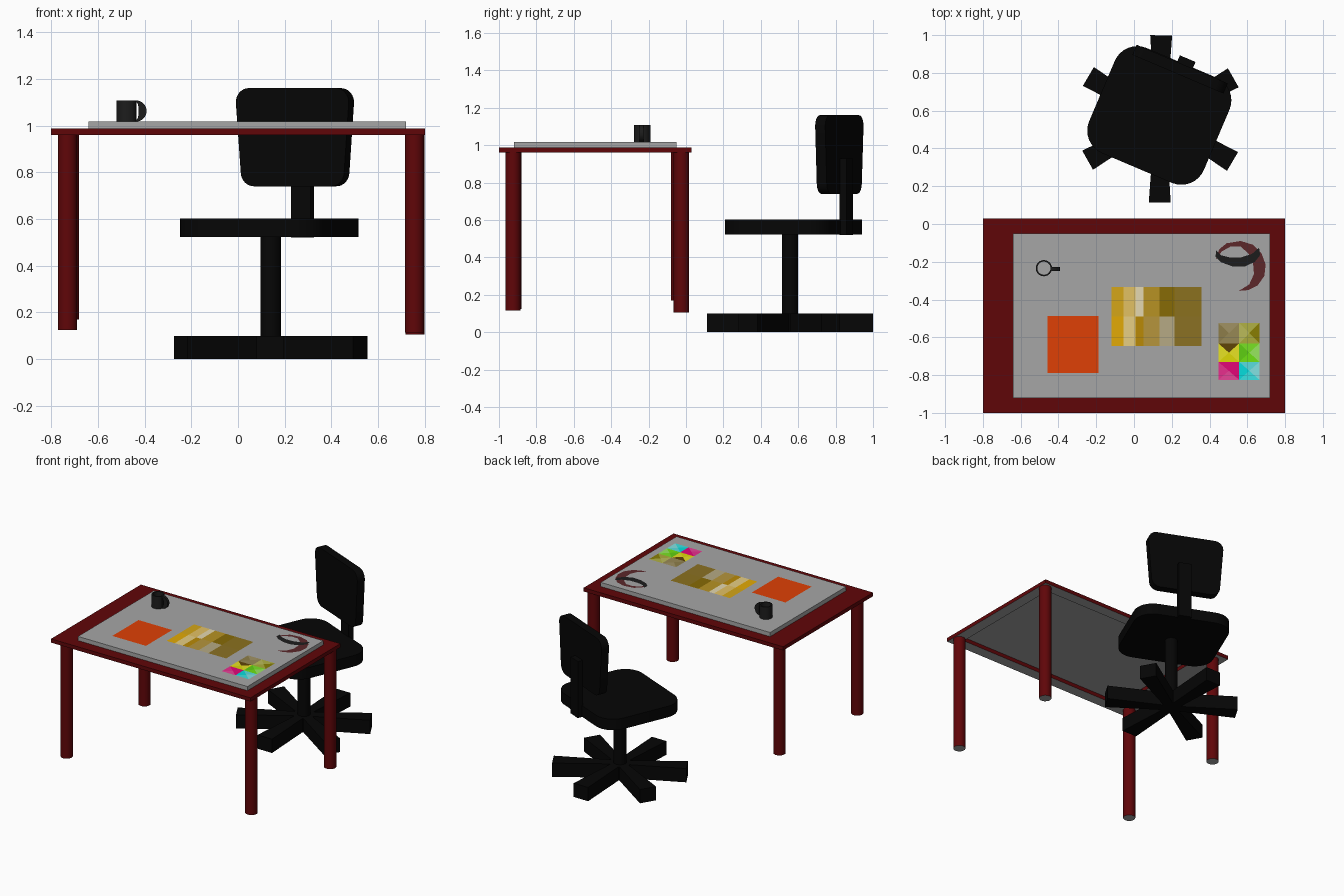
import bpy, bmesh, math
from mathutils import Matrix, Vector

if "Cube" in bpy.data.objects:
    bpy.data.objects.remove(bpy.data.objects["Cube"])


def material(name, r, g, b, a=1.0):
    m = bpy.data.materials.new(name)
    m.diffuse_color = [(c / 255) ** 2.2 for c in (r, g, b)] + [a]
    m.use_nodes = True
    m.node_tree.nodes["Principled BSDF"].inputs["Base Color"].default_value = m.diffuse_color
    return m


RED = material("dark_red", 96, 14, 17)
BLACK = material("black", 14, 14, 14)
CHARCOAL = material("charcoal", 34, 34, 34)
GREY = material("grey", 165, 165, 165)
PAD = material("clear_grey", 165, 165, 165, 0.85)


def finish(name, bm, mats, matrix=None, grey_bottom=False):
    bmesh.ops.recalc_face_normals(bm, faces=bm.faces)
    if grey_bottom:
        mats = mats + [GREY]
        for f in bm.faces:
            f.material_index = 1 if f.normal.z < -0.9 else 0
    me = bpy.data.meshes.new(name)
    bm.to_mesh(me)
    bm.free()
    for m in mats:
        me.materials.append(m)
    ob = bpy.data.objects.new(name, me)
    bpy.context.collection.objects.link(ob)
    if matrix is not None:
        ob.matrix_world = matrix
    bpy.ops.object.select_all(action='DESELECT')
    ob.select_set(True)
    bpy.context.view_layer.objects.active = ob
    bpy.ops.object.shade_smooth_by_angle(angle=math.radians(30))
    return ob


def prism(name, pts, z0, z1, mat, matrix=None, grey_bottom=False):
    bm = bmesh.new()
    f = bm.faces.new([bm.verts.new((x, y, z0)) for x, y in pts])
    ext = bmesh.ops.extrude_face_region(bm, geom=[f])["geom"]
    verts = [e for e in ext if isinstance(e, bmesh.types.BMVert)]
    bmesh.ops.translate(bm, verts=verts, vec=(0, 0, z1 - z0))
    return finish(name, bm, [mat], matrix, grey_bottom)


def frame(name, outer, inner, z0, z1, mat, matrix=None, grey_bottom=False):
    bm = bmesh.new()
    loops = [[bm.verts.new((x, y, z)) for x, y in pts]
             for pts, z in ((outer, z0), (outer, z1), (inner, z1), (inner, z0))]
    n = len(outer)
    for k in range(4):
        a, b = loops[k], loops[(k + 1) % 4]
        for i in range(n):
            j = (i + 1) % n
            bm.faces.new((a[i], a[j], b[j], b[i]))
    return finish(name, bm, [mat], matrix, grey_bottom)


def circle(cx, cy, r, n=24):
    return [(cx + r * math.cos(2 * math.pi * i / n),
             cy + r * math.sin(2 * math.pi * i / n)) for i in range(n)]


def rect(x0, x1, y0, y1):
    return [(x0, y0), (x1, y0), (x1, y1), (x0, y1)]


def rounded(corners, r, n=8):
    # arc at every corner of a counter-clockwise convex polygon
    out = []
    for i, c in enumerate(corners):
        c = Vector(c)
        a = (Vector(corners[i - 1]) - c).normalized()
        b = (Vector(corners[(i + 1) % len(corners)]) - c).normalized()
        half = a.angle(b) / 2
        mid = c + (a + b).normalized() * (r / math.sin(half))
        start = math.atan2(*reversed(c + a * (r / math.tan(half)) - mid))
        sweep = math.pi - 2 * half
        out += [(mid.x + r * math.cos(start + sweep * k / n),
                 mid.y + r * math.sin(start + sweep * k / n)) for k in range(n + 1)]
    return out


def patch(name, pts, mat, z=1.019):
    bm = bmesh.new()
    f = bm.faces.new([bm.verts.new((x, y, z)) for x, y in pts])
    f.normal_update()
    if f.normal.z < 0:
        f.normal_flip()
    me = bpy.data.meshes.new(name)
    bm.to_mesh(me)
    bm.free()
    me.materials.append(mat)
    bpy.context.collection.objects.link(bpy.data.objects.new(name, me))


# Table: open border, see-through desk pad, four uneven legs
frame("table_border", rect(-0.8, 0.8, -1.0, 0.03), rect(-0.64, 0.72, -0.92, -0.05),
      0.96, 0.987, RED, grey_bottom=True)
prism("desk_pad", rect(-0.64, 0.72, -0.92, -0.05), 0.987, 1.017, PAD)
for leg, x, y, z in (("front_left_leg", -0.73, -0.92, 0.125),
                     ("front_right_leg", 0.755, -0.925, 0.115),
                     ("back_left_leg", -0.722, -0.04, 0.17),
                     ("back_right_leg", 0.757, -0.025, 0.105)):
    prism(leg, circle(x, y, 0.041), z, 0.962, RED, grey_bottom=True)

# Mug with a D-shaped handle
frame("mug", circle(-0.477, -0.234, 0.043), circle(-0.477, -0.234, 0.035), 1.017, 1.107, CHARCOAL)
angles = [-math.pi / 2 + math.pi * i / 16 for i in range(17)]
frame("mug_handle", [(0.045 * math.cos(a), 0.045 * math.sin(a)) for a in angles],
      [(0.002 + 0.009 * math.cos(a), 0.036 * math.sin(a)) for a in angles], -0.01, 0.01, CHARCOAL,
      Matrix.Translation((-0.436, -0.238, 1.062)) @ Matrix.Rotation(math.pi / 2, 4, 'X'))

# Orange sheet
patch("orange_sheet", rect(-0.457, -0.187, -0.788, -0.487), material("orange", 222, 66, 14))

# Yellow swatches in two rows
xs = [-0.12, -0.056, 0.008, 0.05, 0.135, 0.214, 0.357]
rows = (((-0.49, -0.333), [(212, 165, 30), (226, 192, 100), (228, 215, 175),
                           (182, 145, 40), (134, 106, 14), (138, 112, 36)]),
        ((-0.646, -0.49), [(226, 168, 14), (230, 205, 130), (184, 136, 14),
                           (180, 148, 62), (180, 168, 132), (138, 112, 40)]))
for r, ((y0, y1), cols) in enumerate(rows):
    for i, c in enumerate(cols):
        patch(f"swatch_{r}_{i}", rect(xs[i], xs[i + 1], y0, y1), material(f"swatch_{r}_{i}", *c))

# Sticky notes, each split in four triangles: bottom, right, top, left
notes = [[((150, 135, 85), (150, 135, 85), (160, 145, 100), (140, 125, 75)),
          ((170, 170, 60), (135, 125, 10), (175, 175, 70), (185, 185, 90))],
         [((220, 215, 15), (230, 225, 40), (95, 70, 15), (230, 225, 40)),
          ((110, 225, 25), (150, 230, 95), (120, 225, 40), (95, 205, 25))],
         [((230, 70, 150), (225, 15, 120), (225, 15, 120), (230, 50, 140)),
          ((60, 225, 225), (130, 225, 225), (90, 220, 220), (15, 220, 220))]]
nx, ny = [0.447, 0.557, 0.664], [-0.524, -0.632, -0.73, -0.825]
for r in range(3):
    for c in range(2):
        box = rect(nx[c], nx[c + 1], ny[r + 1], ny[r])
        mid = ((nx[c] + nx[c + 1]) / 2, (ny[r] + ny[r + 1]) / 2)
        for k in range(4):
            nm = f"note_{r}_{c}_{k}"
            patch(nm, [box[k], box[(k + 1) % 4], mid], material(nm, *notes[r][c][k]))

# Two flat crescents
patch("red_crescent", [(0.432, -0.19), (0.45, -0.135), (0.49, -0.102), (0.565, -0.09),
                       (0.63, -0.11), (0.675, -0.155), (0.697, -0.215), (0.69, -0.275),
                       (0.655, -0.325), (0.605, -0.35), (0.555, -0.354), (0.61, -0.32),
                       (0.635, -0.265), (0.63, -0.205), (0.605, -0.155), (0.565, -0.12),
                       (0.51, -0.12), (0.465, -0.145)], material("maroon", 92, 44, 46))
patch("dark_crescent", [(0.434, -0.14), (0.46, -0.165), (0.51, -0.178), (0.57, -0.176),
                        (0.625, -0.158), (0.662, -0.125), (0.668, -0.165), (0.64, -0.2),
                        (0.585, -0.226), (0.52, -0.224), (0.46, -0.202), (0.432, -0.175)],
      CHARCOAL, 1.0205)

# Chair base: six flared feet around a hub, with a post
centre = Matrix.Translation((0.14, 0.556, 0))
prism("base_hub", circle(0, 0, 0.075), 0, 0.1, BLACK, centre)
for i in range(6):
    prism(f"base_foot_{i + 1}", [(0.04, -0.032), (0.443, -0.058), (0.443, 0.058), (0.04, 0.032)],
          0, 0.1, BLACK, centre @ Matrix.Rotation(math.radians(89.5 + 60 * i), 4, 'Z'))
prism("post", circle(0, 0, 0.043), 0.1, 0.525, BLACK, centre)

# Swivelled seat, back support and backrest
turned = Matrix.Translation((0.135, 0.577, 0)) @ Matrix.Rotation(math.radians(-23), 4, 'Z')
upright = turned @ Matrix.Rotation(math.pi / 2, 4, 'X')
prism("seat", rounded(rect(-0.33, 0.33, -0.305, 0.3), 0.13), 0.522, 0.602, BLACK, turned)
prism("back_support", rect(-0.024, 0.066, 0.293, 0.333), 0.52, 0.93, BLACK, turned)
prism("backrest", rounded([(-0.23, 0.74), (0.242, 0.74), (0.272, 1.16), (-0.262, 1.16)], 0.06),
      -0.295, -0.237, BLACK, upright)
